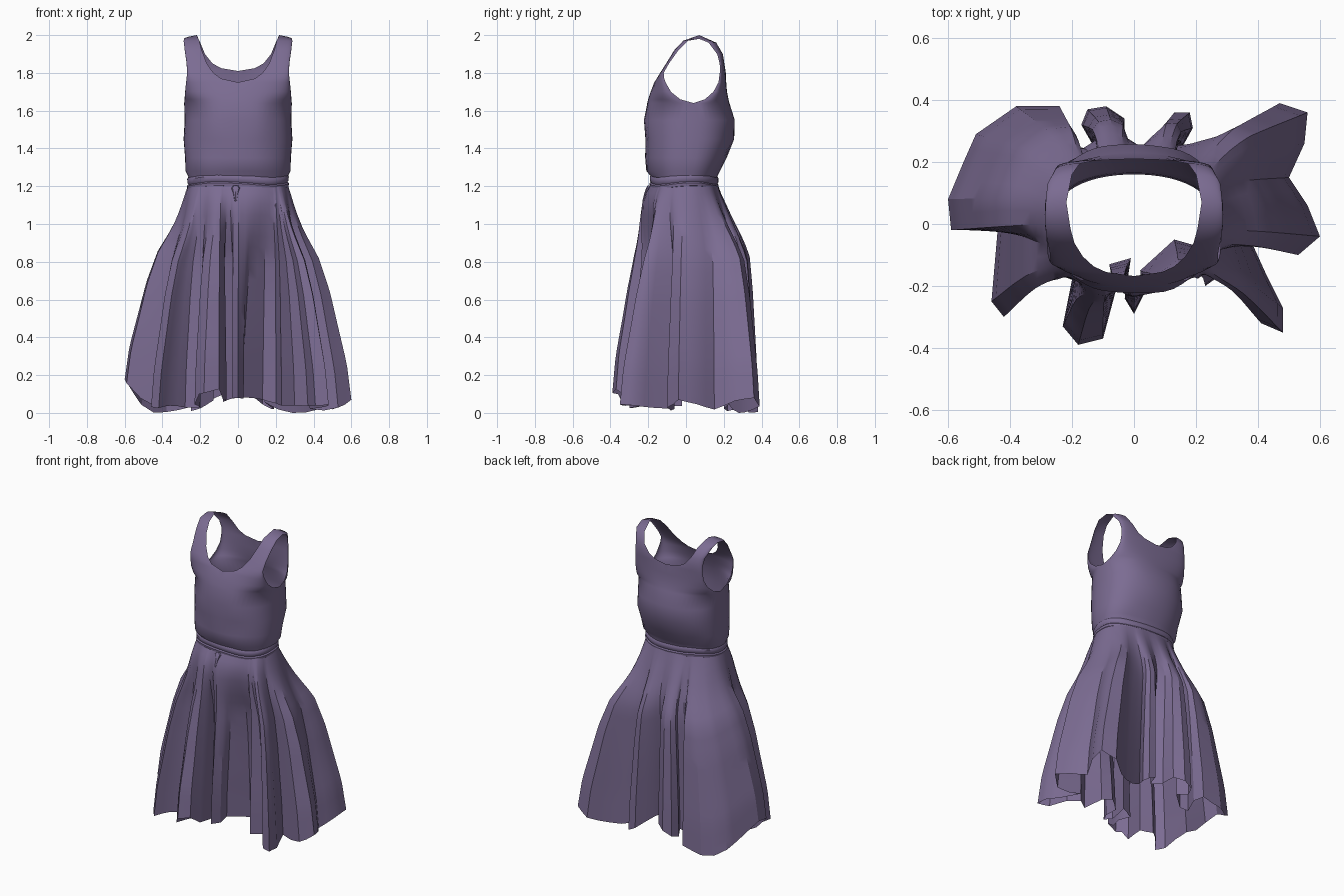
import bpy, bmesh, math

if "Cube" in bpy.data.objects:
    bpy.data.objects.remove(bpy.data.objects["Cube"])

purple = bpy.data.materials.new("dusty purple cloth")
purple.diffuse_color = (0.2, 0.15, 0.29, 1)
purple.use_nodes = True
purple.node_tree.nodes["Principled BSDF"].inputs["Base Color"].default_value = purple.diffuse_color


def finish(name, bm, angle=35):
    bmesh.ops.remove_doubles(bm, verts=bm.verts, dist=0.0005)
    bmesh.ops.recalc_face_normals(bm, faces=bm.faces)
    me = bpy.data.meshes.new(name)
    bm.to_mesh(me)
    bm.free()
    me.materials.append(purple)
    ob = bpy.data.objects.new(name, me)
    bpy.context.collection.objects.link(ob)
    bpy.ops.object.select_all(action='DESELECT')
    ob.select_set(True)
    bpy.context.view_layer.objects.active = ob
    bpy.ops.object.shade_smooth_by_angle(angle=math.radians(angle))
    return ob


def add_grid(bm, rows, closed=False):
    vs = [[bm.verts.new(p) for p in r] for r in rows]
    n = len(vs[0])
    for a, b in zip(vs, vs[1:]):
        for i in range(n if closed else n - 1):
            j = (i + 1) % n
            bm.faces.new((a[i], a[j], b[j], b[i]))


def lookup(table, z):
    """Linear interpolation in a table sorted by falling first value."""
    for a, b in zip(table, table[1:]):
        if z >= b[0]:
            t = (z - b[0]) / (a[0] - b[0])
            return [q + (p - q) * t for p, q in zip(a[1:], b[1:])]
    return table[-1][1:]


def oval(a, rx, yf, yb, p=0.85):
    c, s = math.cos(a), math.sin(a)
    return (rx * math.copysign(abs(c) ** p, c),
            (yb if s > 0 else yf) * math.copysign(abs(s) ** p, s))


# Bodice rows: height, neckline x, centre y, side/armhole y, side x
FRONT = [(1.2, 0, -.18, 0, .26), (1.25, 0, -.183, 0, .262), (1.28, 0, -.21, .01, .278),
         (1.35, 0, -.216, .02, .28), (1.45, 0, -.215, .03, .288), (1.55, 0, -.222, .04, .282),
         (1.64, 0, -.205, .04, .285), (1.66, 0, -.2, -.03, .283), (1.70, 0, -.187, -.08, .28),
         (1.75, 0, -.168, -.108, .275), (1.77, .09, -.155, -.115, .272), (1.80, .13, -.137, -.118, .27),
         (1.85, .165, -.105, -.09, .272), (1.92, .192, -.062, -.04, .282),
         (1.97, .205, -.015, .01, .288), (2.0, .218, .07, .07, .285)]
BACK = [(1.2, 0, .16, 0, .26), (1.25, 0, .165, 0, .262), (1.28, 0, .18, .01, .278),
        (1.35, 0, .215, .02, .28), (1.45, 0, .255, .03, .288), (1.55, 0, .258, .04, .282),
        (1.64, 0, .23, .04, .285), (1.66, 0, .225, .1, .278), (1.70, 0, .217, .145, .266),
        (1.75, 0, .213, .172, .255), (1.81, 0, .21, .18, .25), (1.825, .09, .207, .18, .25),
        (1.85, .135, .203, .178, .25), (1.9, .175, .195, .165, .257),
        (1.96, .2, .16, .12, .28), (2.0, .218, .07, .07, .285)]

bm = bmesh.new()
N = 14
for table in (FRONT, BACK):
    for side in (1, -1):
        rows = []
        for z, xi, yi, ye, xo in table:
            row = []
            for k in range(N + 1):
                u = k / N * math.pi / 2
                x = xi + (xo - xi) * math.sin(u) ** 0.95
                y = ye + (yi - ye) * max(0, math.cos(u)) ** 0.8
                # bust swell and soft cloth wrinkles
                if table is FRONT:
                    y -= 0.012 * math.exp(-((x - .13) / .06) ** 2 - ((z - 1.57) / .07) ** 2)
                if 1.27 < z < 1.6:
                    y += 0.005 * math.sin(23 * x * side + 31 * z) * math.sin(2 * u)
                row.append((side * x, y, z - (0.02 * k / N if z > 1.98 else 0)))
            rows.append(row)
        add_grid(bm, rows)
finish("bodice", bm, 50)

# Gathered waistband of two soft rolls
bm = bmesh.new()
rows = []
for z, off in ((1.19, 0), (1.195, .006), (1.21, .008), (1.217, .001), (1.225, .006),
               (1.245, .007), (1.255, .001)):
    row = []
    for i in range(64):
        a = 2 * math.pi * i / 64
        x, y = oval(a, .262 + off, .185 + off, .165 + off)
        row.append((x, y, z + 0.008 * math.sin(3 * a + 1)))
    rows.append(row)
add_grid(bm, rows, True)
finish("waistband", bm)

# Small gathered knot at the front
bm = bmesh.new()
rows = []
for z, w, d in ((1.205, .012, .012), (1.19, .024, .016), (1.165, .016, .016), (1.12, .006, .012)):
    rows.append([(-.012 + w * math.cos(a * math.pi / 4),
                  -.19 - (1.205 - z) * .35 + d * math.sin(a * math.pi / 4), z) for a in range(8)])
add_grid(bm, rows, True)
finish("front_knot", bm)

# Skirt: hem outline with deep folds, counter-clockwise from front centre
HEM = [(0, -.29), (.03, -.23), (.02, -.15), (.13, -.05), (.2, -.07), (.23, -.2), (.3, -.15),
       (.37, -.2), (.41, -.32), (.48, -.35), (.48, -.27), (.43, -.17), (.38, -.06), (.53, -.1),
       (.6, -.04), (.56, .06), (.5, .15), (.55, .26), (.56, .36), (.47, .39), (.36, .31),
       (.22, .25), (.14, .22), (.19, .31), (.18, .36), (.13, .36), (.06, .26), (.02, .18),
       (-.03, .24), (-.03, .34), (-.09, .38), (-.15, .37), (-.17, .32), (-.13, .25), (-.2, .2),
       (-.25, .22), (-.22, .31), (-.24, .38), (-.38, .38), (-.51, .29), (-.55, .2), (-.6, .08),
       (-.59, -.02), (-.44, -.02), (-.46, -.25), (-.42, -.3), (-.36, -.22), (-.28, -.15),
       (-.2, -.18), (-.23, -.33), (-.18, -.39), (-.1, -.37), (-.06, -.22), (-.08, -.13),
       (-.01, -.11), (-.03, -.24)]
# Height: half width, front depth, back depth, share of hem shape
SHAPE = [(1.22, .26, .182, .165, 0), (1.16, .268, .21, .18, .03), (1.1, .272, .228, .2, .07),
         (1.0, .275, .228, .23, .16), (.9, .28, .212, .27, .29), (.8, .285, .19, .305, .45),
         (.6, .29, .18, .31, .64), (.4, .29, .18, .31, .78), (.2, .3, .2, .31, .92),
         (0, .3, .2, .31, 1)]

pts = []
for p, q in zip(HEM, HEM[1:] + HEM[:1]):
    pts += [p, ((p[0] + q[0]) / 2, (p[1] + q[1]) / 2)]
M = len(pts)
TAU = 2 * math.pi
ang = sorted((math.atan2(y * 1.5, x) + math.pi / 2) % TAU for x, y in pts)


def wrapped(i):
    return ang[i % M] + TAU * (i // M)


smooth = [sum(wrapped(i + k) for k in range(-3, 4)) / 7 - math.pi / 2 for i in range(M)]
hem_z = [.08 * math.exp(-(x / .15) ** 2) + .05 * (y < -.33 and abs(x) < .25)
         + (.07 if x > 0 else .14) * (max(0, abs(x) - .42) / .18) ** 2
         + .02 * (1 + math.sin(9 * x + 7 * y)) for x, y in pts]
low = min(hem_z)

bm = bmesh.new()
rows = []
R = 20
for r in range(R + 1):
    zn = 1.22 * (1 - r / R)
    rx, yf, yb, g = lookup(SHAPE, zn)
    row = []
    for (hx, hy), a, hz in zip(pts, smooth, hem_z):
        bx, by = oval(a, rx, yf, yb)
        hz -= low
        row.append((bx + (hx - bx) * g, by + (hy - by) * g, hz + zn / 1.22 * (1.22 - hz)))
    rows.append(row)
add_grid(bm, rows, True)
finish("pleated_skirt", bm, 30)
